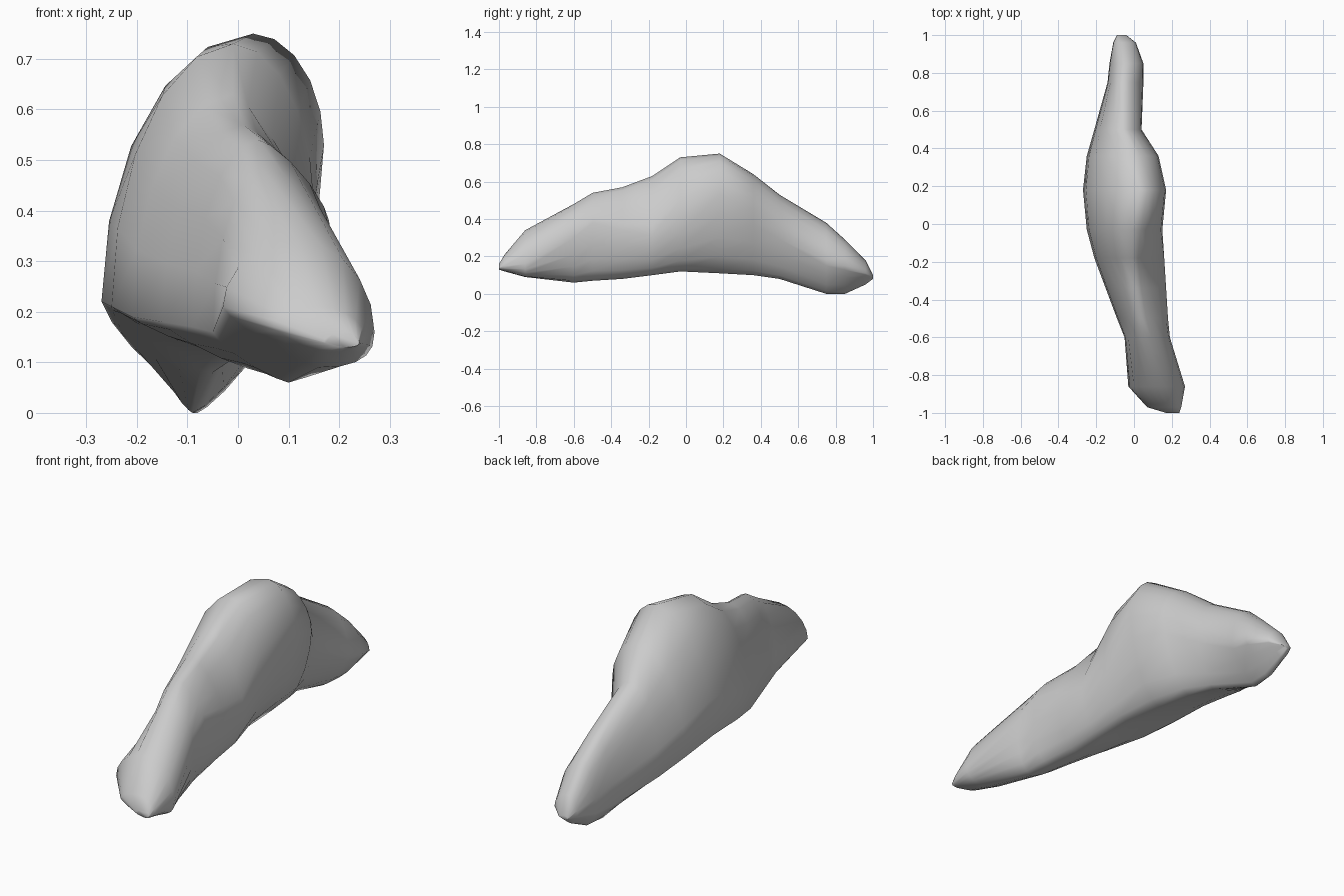
import bpy
import bmesh
import math

cube = bpy.data.objects.get("Cube")
if cube:
    bpy.data.objects.remove(cube, do_unlink=True)

SEGMENTS = 20

# Cross-sections in hundredths, front to back:
# y, right edge (x, z), left edge (x, z), crest (x, z), underside (x, z)
SECTIONS = [
    (-100, 17, 14, 24, 14, 21, 16, 21, 13),
    (-97, 7, 17, 25, 15, 16, 21, 17, 12),
    (-86, -3, 21, 27, 16, 12, 34, 16, 9),
    (-60, -5, 16, 19, 30, 5, 48, 10, 6),
    (-50, -9, 17, 18, 38, 4, 54, 8, 7),
    (-34, -15, 18, 17, 34, 1, 57, 5, 8),
    (-18, -21, 19, 16, 31, -1, 63, 4, 10),
    (-3, -25, 21, 15, 41, -1, 73, 2, 12),
    (18, -27, 22, 17, 53, 3, 75, 0, 11),
    (36, -25, 18, 13, 46, -1, 64, -2, 10),
    (50, -21, 13, 4, 35, -6, 53, -5, 8),
    (75, -14, 7, 5, 18, -6, 38, -9, 0),
    (85, -13, 7, 5, 15, -5, 29, -8, 0),
    (96, -11, 9, 1, 11, -6, 18, -7, 5),
    (100, -9, 9, -4, 9, -7, 10, -7, 8),
]


def make_material(name, colour):
    mat = bpy.data.materials.new(name)
    mat.use_nodes = True
    mat.diffuse_color = colour
    mat.node_tree.nodes["Principled BSDF"].inputs["Base Color"].default_value = colour
    return mat


def fullness(y, on_left, above):
    """Roundness of a quadrant: 1 is a straight chamfer, over 2 is boxy."""
    if above:
        return 1.35 if on_left and -0.55 < y < -0.1 else 1.95
    return 1.9 - 0.8 * y if on_left else 1.25


def section_ring(bm, section):
    """Join the four extreme points of a section with rounded quadrants."""
    y, xa, za, xb, zb, xt, zt, xu, zu = (value / 100 for value in section)
    ring = []
    for i in range(SEGMENTS):
        angle = math.tau * i / SEGMENTS
        c, s = math.cos(angle), math.sin(angle)
        side_x, side_z = (xb, zb) if c >= 0 else (xa, za)
        tip_x, tip_z = (xt, zt) if s >= 0 else (xu, zu)
        power = fullness(y, c > 0, s >= 0)
        across = abs(c) ** (2 / power)
        up = abs(s) ** (2 / power)
        x = tip_x + (side_x - tip_x) * across
        z = side_z + (tip_z - side_z) * up
        ring.append(bm.verts.new((x, y, z)))
    return ring


def loft(name, sections, material):
    bm = bmesh.new()
    rings = [section_ring(bm, section) for section in sections]
    for near, far in zip(rings, rings[1:]):
        for i in range(SEGMENTS):
            j = (i + 1) % SEGMENTS
            bm.faces.new((near[i], near[j], far[j], far[i]))
    bm.faces.new(rings[0])
    bm.faces.new(rings[-1])
    bmesh.ops.recalc_face_normals(bm, faces=bm.faces)
    mesh = bpy.data.meshes.new(name)
    bm.to_mesh(mesh)
    bm.free()
    mesh.materials.append(material)
    obj = bpy.data.objects.new(name, mesh)
    bpy.context.collection.objects.link(obj)
    return obj


# Long humped boulder
stone = make_material("pale_grey_stone", (0.6, 0.6, 0.6, 1))
boulder = loft("boulder", SECTIONS, stone)
bpy.ops.object.select_all(action="DESELECT")
boulder.select_set(True)
bpy.context.view_layer.objects.active = boulder
bpy.ops.object.shade_smooth_by_angle(angle=math.radians(60))
